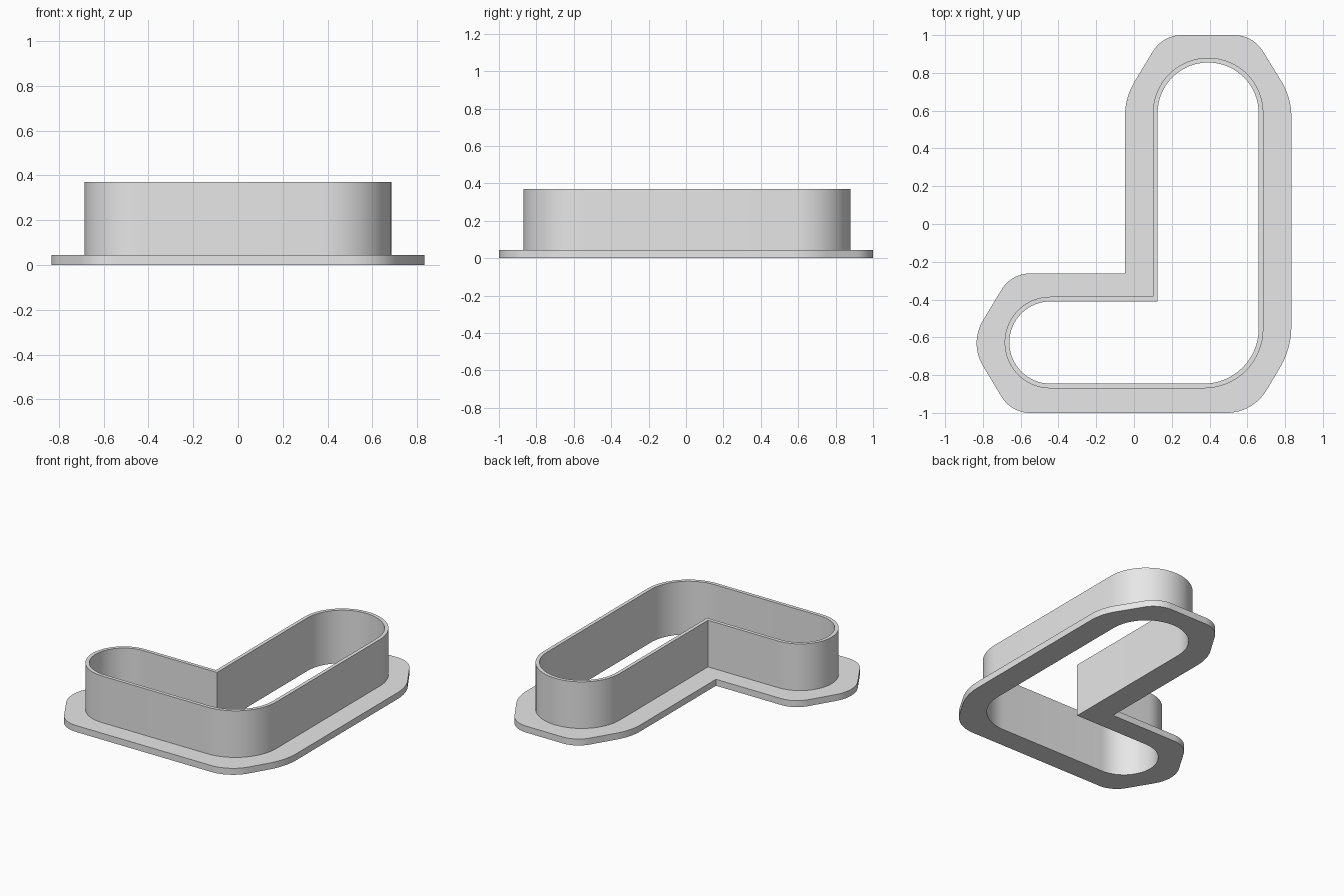
import bpy, bmesh, math
from mathutils import Vector

cube = bpy.data.objects.get("Cube")
if cube:
    bpy.data.objects.remove(cube, do_unlink=True)

FLANGE_TOP = 0.045
WALL_TOP = 0.37
SEGMENTS = 16


def rounded_outline(corners):
    """Round each (x, y, trim) corner with an arc starting trim away from it."""
    points = []
    for i, (x, y, trim) in enumerate(corners):
        corner = Vector((x, y))
        if trim == 0:
            points.append(corner)
            continue
        before = (Vector(corners[i - 1][:2]) - corner).normalized()
        after = (Vector(corners[(i + 1) % len(corners)][:2]) - corner).normalized()
        half = before.angle(after) / 2
        centre = corner + (before + after).normalized() * trim / math.cos(half)
        start = corner + before * trim - centre
        sweep = start.angle_signed(corner + after * trim - centre)
        for s in range(SEGMENTS + 1):
            a = -sweep * s / SEGMENTS
            c, sn = math.cos(a), math.sin(a)
            points.append(centre + Vector((start.x * c - start.y * sn,
                                           start.x * sn + start.y * c)))
    # drop repeated points where two arcs meet
    return [p for i, p in enumerate(points) if (p - points[i - 1]).length > 1e-3]


def wall_outline(grow):
    """L-shaped wall outline, offset outward by grow."""
    g = grow
    left, right, notch = -0.66 - g, 0.66 + g, 0.125 - g
    bottom, top, step = -0.845 - g, 0.855 + g, -0.41 + g
    head, foot = (right - notch) / 2, (step - bottom) / 2
    return rounded_outline([
        (left, bottom, foot), (right, bottom, 0.29 + g), (right, top, head),
        (notch, top, head), (notch, step, 0), (left, step, foot)])


# Outlines: hollow inside, wall outside and the flange with clipped corners
inner = wall_outline(0)
outer = wall_outline(0.025)
flange = rounded_outline([
    (-0.65, -1, 0.1), (0.63, -1, 0.14), (0.833, -0.66, 0.12),
    (0.833, 0.67, 0.1), (0.63, 1, 0.1), (0.152, 1, 0.1),
    (-0.048, 0.67, 0.1), (-0.048, -0.262, 0), (-0.65, -0.262, 0.1),
    (-0.872, -0.631, 0.14)])

bm = bmesh.new()


def loop(outline, z):
    verts = [bm.verts.new((p.x, p.y, z)) for p in outline]
    edges = [bm.edges.new((verts[i - 1], v)) for i, v in enumerate(verts)]
    return verts, edges


def side(low, high):
    for i in range(len(low[0])):
        bm.faces.new((low[0][i - 1], low[0][i], high[0][i], high[0][i - 1]))


def ring(a, b, up):
    bmesh.ops.triangle_fill(bm, use_beauty=True, edges=a[1] + b[1],
                            normal=(0, 0, up))


# One closed shell: flange, upright wall and through opening
flange_low, flange_high = loop(flange, 0), loop(flange, FLANGE_TOP)
wall_low, wall_high = loop(outer, FLANGE_TOP), loop(outer, WALL_TOP)
hole_low, hole_high = loop(inner, 0), loop(inner, WALL_TOP)
side(flange_low, flange_high)
side(wall_low, wall_high)
side(hole_low, hole_high)
ring(flange_low, hole_low, -1)
ring(flange_high, wall_low, 1)
ring(wall_high, hole_high, 1)
bmesh.ops.recalc_face_normals(bm, faces=bm.faces)

mesh = bpy.data.meshes.new("flanged_l_shaped_wall")
bm.to_mesh(mesh)
bm.free()
body = bpy.data.objects.new("flanged_l_shaped_wall", mesh)
bpy.context.collection.objects.link(body)

# Plain grey material
grey = bpy.data.materials.new("plain_grey")
grey.use_nodes = True
grey.diffuse_color = (0.8, 0.8, 0.8, 1)
grey.node_tree.nodes["Principled BSDF"].inputs["Base Color"].default_value = grey.diffuse_color
mesh.materials.append(grey)

bpy.ops.object.select_all(action='DESELECT')
body.select_set(True)
bpy.context.view_layer.objects.active = body
bpy.ops.object.shade_smooth_by_angle(angle=math.radians(30))
